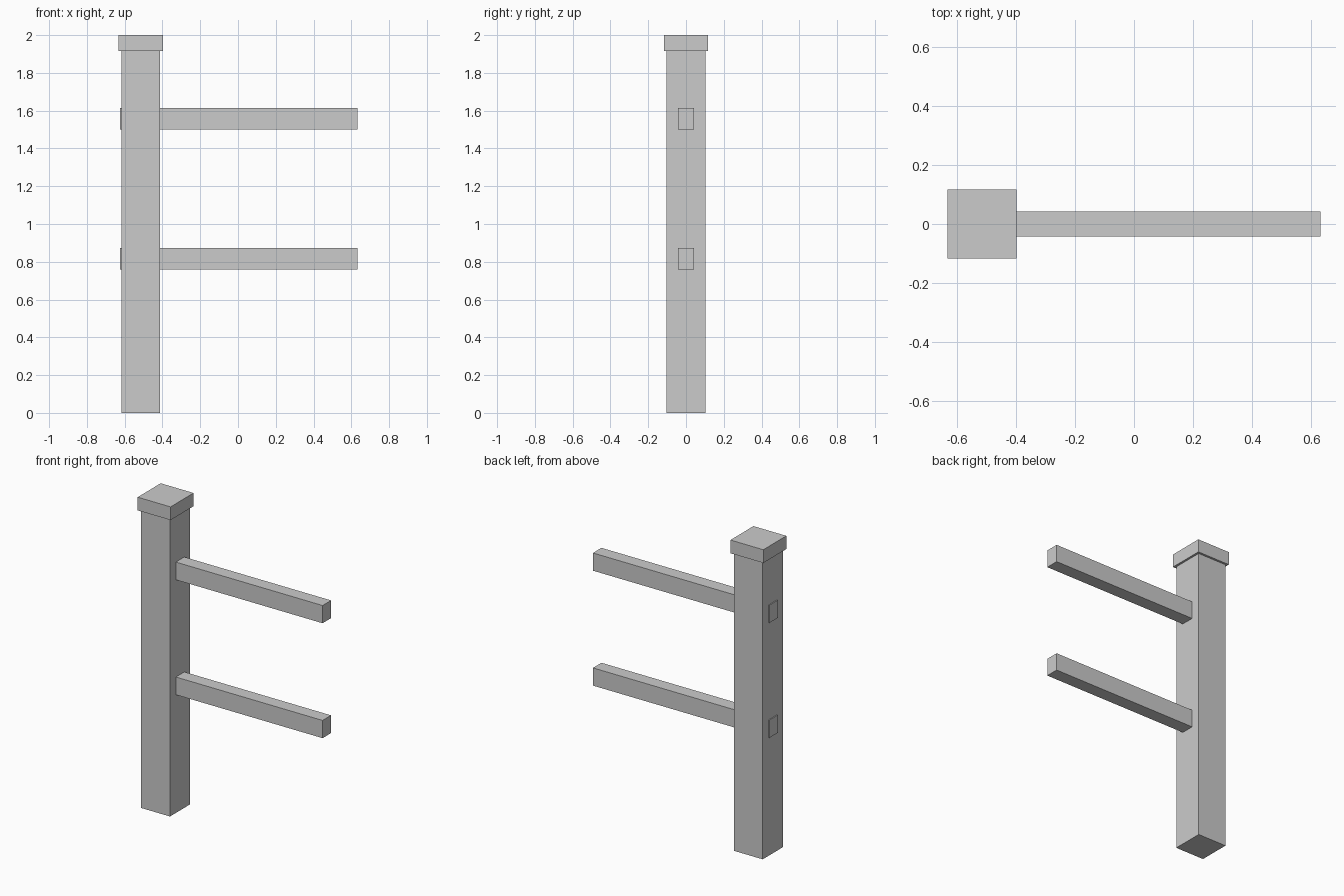
import bpy

if "Cube" in bpy.data.objects:
    bpy.data.objects.remove(bpy.data.objects["Cube"])


def box(name, x, y, z):
    """Box from (min, max) ranges on each axis."""
    ranges = (x, y, z)
    bpy.ops.mesh.primitive_cube_add(size=1, location=[(a + b) / 2 for a, b in ranges])
    obj = bpy.context.object
    obj.name = name
    obj.scale = [b - a for a, b in ranges]
    bpy.ops.object.transform_apply(location=False, rotation=False, scale=True)
    return obj


POST_X = -0.515
POST_HALF = 0.103
CAP_HALF = 0.117

# Upright post with a slightly wider square cap
box("fence_post", (POST_X - POST_HALF, POST_X + POST_HALF),
    (-POST_HALF, POST_HALF), (0, 1.915))
box("post_cap", (POST_X - CAP_HALF, POST_X + CAP_HALF),
    (-CAP_HALF, CAP_HALF), (1.915, 2.0))

# Two rails passing through the post, their ends just proud of its far side
for name, bottom in (("lower_rail", 0.76), ("upper_rail", 1.499)):
    box(name, (-0.624, 0.632), (-0.043, 0.043), (bottom, bottom + 0.114))
